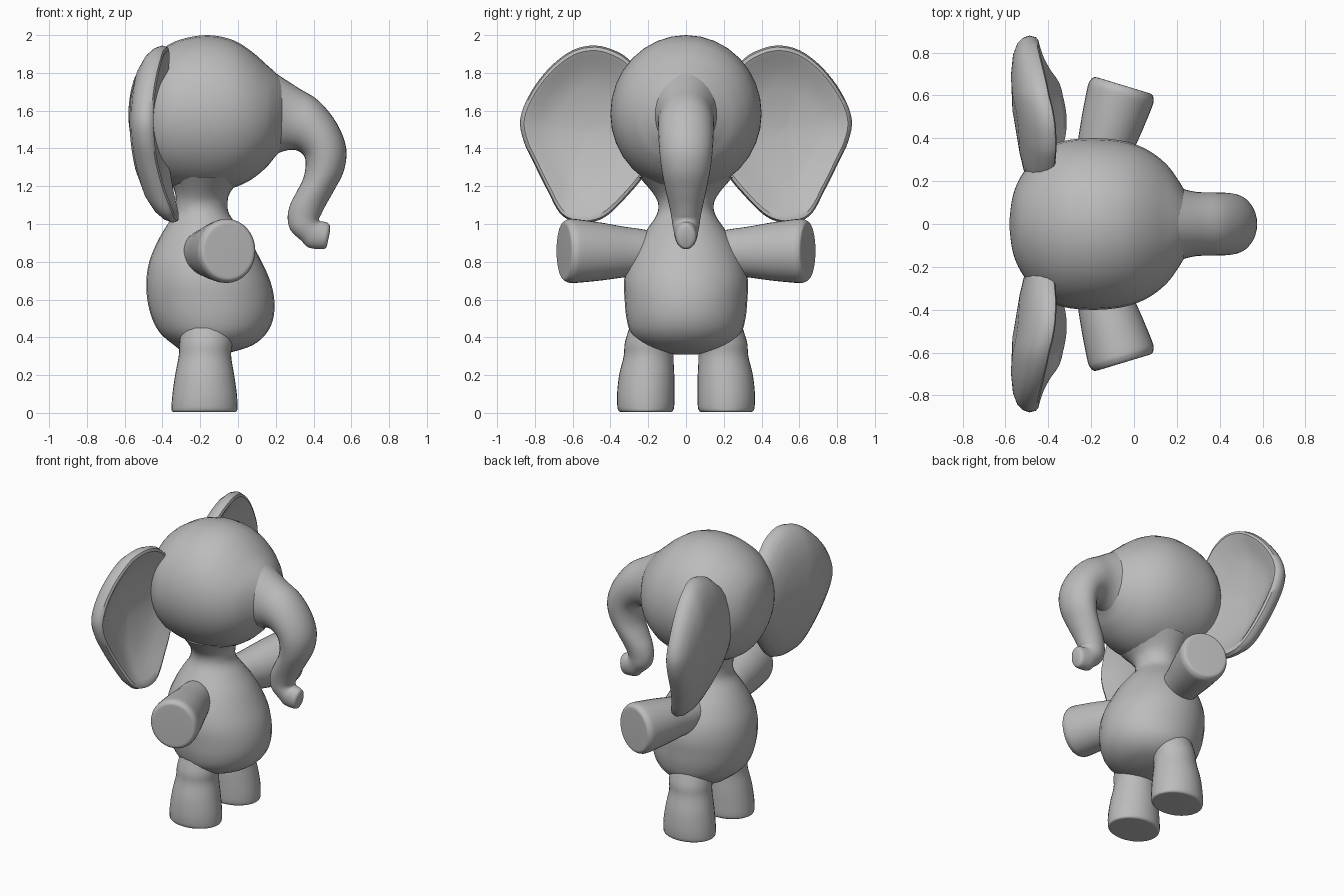
import bpy, bmesh, math
from mathutils import Vector

cube = bpy.data.objects.get("Cube")
if cube:
    bpy.data.objects.remove(cube, do_unlink=True)

grey = bpy.data.materials.new("soft_grey")
grey.use_nodes = True
tone = (0.5, 0.5, 0.5, 1)
grey.diffuse_color = tone
grey.node_tree.nodes["Principled BSDF"].inputs["Base Color"].default_value = tone

SEGMENTS = 32
STEPS = 4


def spline(a, b, c, d, t):
    """Smooth blend between b and c, steered by a and d."""
    return 0.5 * (2 * b + (c - a) * t + (2 * a - 5 * b + 4 * c - d) * t * t
                  + (3 * b - a - 3 * c + d) * t ** 3)


def skin(name, loops):
    """Bridge equal point loops and cap both ends."""
    bm = bmesh.new()
    rows = [[bm.verts.new(p) for p in loop] for loop in loops]
    count = len(rows[0])
    for low, high in zip(rows, rows[1:]):
        for i in range(count):
            j = (i + 1) % count
            bm.faces.new((low[i], low[j], high[j], high[i]))
    bm.faces.new(rows[0])
    bm.faces.new(rows[-1])
    bmesh.ops.recalc_face_normals(bm, faces=bm.faces)
    mesh = bpy.data.meshes.new(name)
    bm.to_mesh(mesh)
    bm.free()
    mesh.materials.append(grey)
    obj = bpy.data.objects.new(name, mesh)
    bpy.context.collection.objects.link(obj)
    bpy.ops.object.select_all(action="DESELECT")
    obj.select_set(True)
    bpy.context.view_layer.objects.active = obj
    bpy.ops.object.shade_smooth_by_angle(angle=math.radians(40))
    return obj


def loft(name, rings):
    """Tube through elliptical rings, each a centre and two half axes."""
    rings = [[Vector(v) for v in ring] for ring in rings]
    padded = [rings[0]] + rings + [rings[-1]]
    dense = []
    for k in range(len(rings) - 1):
        for s in range(STEPS):
            dense.append([spline(*vs, s / STEPS) for vs in zip(*padded[k:k + 4])])
    dense.append(rings[-1])
    angles = [math.tau * i / SEGMENTS for i in range(SEGMENTS)]
    return skin(name, [[c + u * math.cos(a) + v * math.sin(a) for a in angles]
                       for c, u, v in dense])


def ring(xa, za, xb, zb, half_width, y=0):
    """Ring spanning two points of the side profile."""
    return (((xa + xb) / 2, y, (za + zb) / 2),
            ((xb - xa) / 2, 0, (zb - za) / 2), (0, half_width, 0))


# Pear-shaped body and neck: height, back, belly, half width
body = [(.31, -.22, -.1, .06), (.325, -.29, -.02, .15), (.36, -.34, .08, .23),
        (.42, -.41, .15, .29), (.5, -.455, .187, .315), (.6, -.48, .192, .325),
        (.7, -.485, .17, .328), (.8, -.47, .125, .305), (.9, -.43, .07, .255),
        (.98, -.385, .01, .2), (1.05, -.34, -.045, .155), (1.11, -.33, -.055, .148),
        (1.17, -.335, -.04, .18), (1.25, -.37, .03, .25)]
loft("body", [ring(a, z, b, z, w) for z, a, b, w in body])

# Head, lofted from back to face: x, bottom, top, half width
head = [(-.58, 1.55, 1.61, .03), (-.568, 1.46, 1.7, .12), (-.54, 1.38, 1.79, .2),
        (-.48, 1.28, 1.87, .29), (-.4, 1.22, 1.93, .36), (-.3, 1.185, 1.978, .393),
        (-.16, 1.17, 2.0, .4), (-.03, 1.19, 1.975, .383), (.07, 1.235, 1.915, .342),
        (.15, 1.3, 1.845, .28), (.2, 1.36, 1.8, .215), (.24, 1.4, 1.76, .15)]
loft("head", [ring(x, a, x, b, w) for x, a, b, w in head])

# Trunk, hanging forward with a curled tip
trunk = [(.1, 1.33, .12, 1.85, .21), (.2, 1.37, .22, 1.785, .17),
         (.26, 1.39, .32, 1.72, .15), (.31, 1.39, .43, 1.65, .148),
         (.35, 1.36, .525, 1.53, .145), (.358, 1.31, .573, 1.4, .138),
         (.345, 1.24, .56, 1.28, .124), (.31, 1.17, .51, 1.18, .107),
         (.275, 1.1, .465, 1.1, .09), (.263, 1.03, .44, 1.05, .078),
         (.28, .965, .43, 1.03, .072), (.335, .912, .435, 1.015, .065),
         (.375, .875, .465, 1.01, .06), (.45, .867, .485, .995, .052),
         (.47, .88, .487, .96, .03)]
loft("trunk", [ring(*t) for t in trunk])

# Legs: height, back, front, y centre, half width
leg = [(.005, -.33, -.03, .213, .125), (.008, -.348, -.008, .213, .14),
       (.03, -.352, -.003, .213, .15), (.1, -.347, -.006, .213, .152),
       (.2, -.333, -.02, .208, .146), (.3, -.314, -.036, .198, .132),
       (.37, -.31, -.03, .19, .134), (.45, -.3, -.03, .17, .13)]

# Arms: distance along the arm, radius
arm = [(-.1, .11), (0, .125), (.08, .134), (.2, .152), (.3, .164),
       (.37, .17), (.395, .165), (.412, .152), (.415, .13)]

# Ear outline (y, z) and its layers from back to front (scale, x)
outline = [(.18, 1.74), (.29, 1.86), (.37, 1.915), (.48, 1.945), (.6, 1.92),
           (.72, 1.83), (.82, 1.7), (.877, 1.56), (.86, 1.44), (.8, 1.31),
           (.73, 1.17), (.67, 1.06), (.6, 1.015), (.5, 1.01), (.41, 1.05),
           (.3, 1.16), (.22, 1.26), (.15, 1.4), (.13, 1.58)]
layers = [(.05, -.578), (.5, -.574), (.75, -.565), (.9, -.545), (.97, -.52),
          (1, -.488), (.98, -.458), (.94, -.447), (.88, -.452), (.75, -.472),
          (.5, -.49), (.05, -.495)]


def ear_loops(side):
    """Dished ear layers, curving forward at top, bottom and root."""
    n = len(outline)
    points = [Vector(p) for p in outline]
    smooth = [spline(*(points[(i + k) % n] for k in (-1, 0, 1, 2)), s / STEPS)
              for i in range(n) for s in range(STEPS)]
    middle = Vector((.52, 1.5))
    loops = []
    for scale, x in layers:
        loop = []
        for p in smooth:
            y, z = middle + (p - middle) * scale
            bend = .45 * (z - 1.55) ** 2 + .15 * max(0, .6 - y)
            loop.append((x + bend, y * side, z))
        loops.append(loop)
    return loops


for side, label in ((1, "left"), (-1, "right")):
    loft(label + "_leg", [ring(a, z, b, z, w, y * side) for z, a, b, y, w in leg])
    along = Vector((.29, .957 * side, .02))
    across = Vector((.957, -.29 * side, 0))
    shoulder = Vector((-.17, .25 * side, .85))
    loft(label + "_arm", [(shoulder + along * d, across * r * .93, (0, 0, r))
                          for d, r in arm])
    skin(label + "_ear", ear_loops(side))
